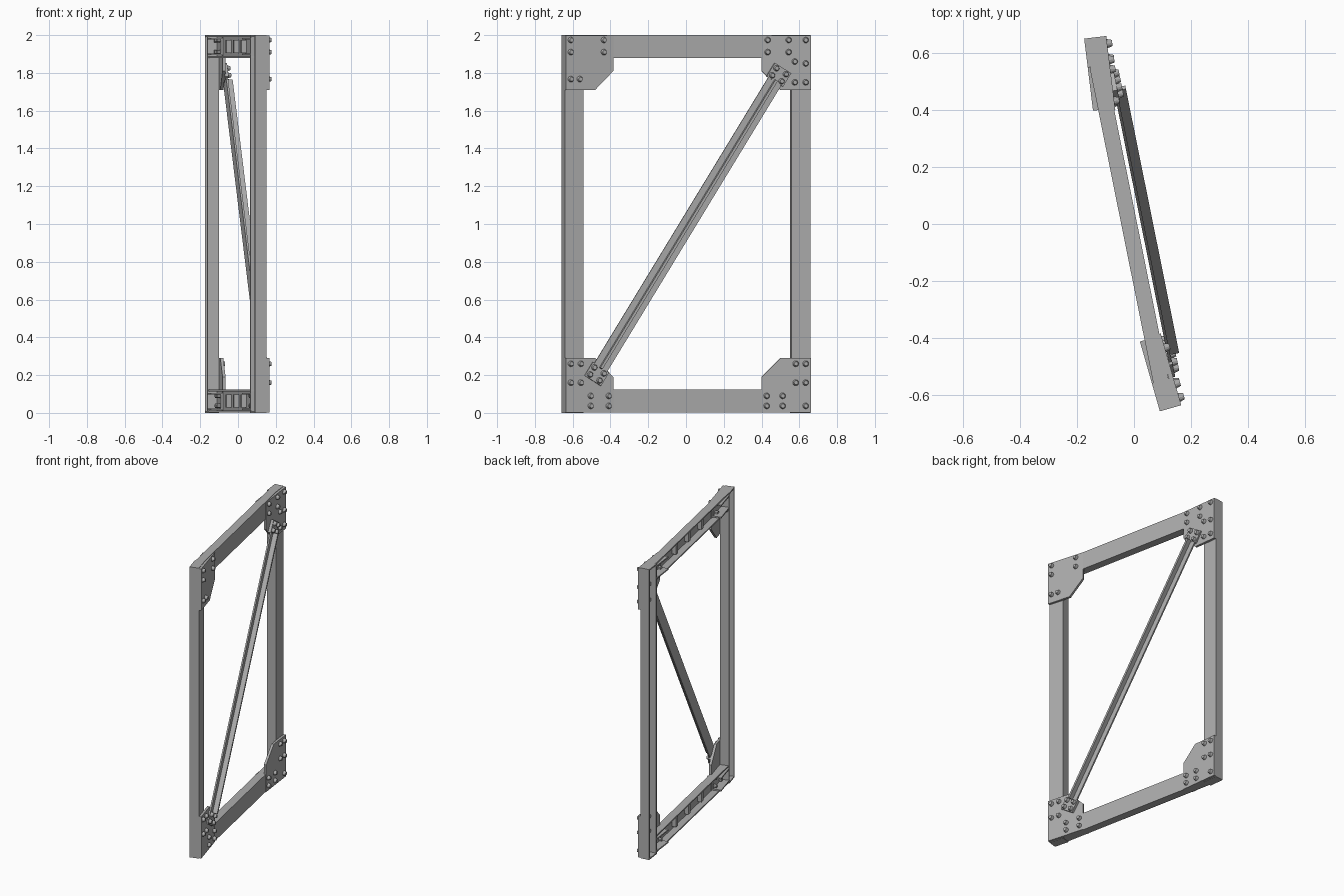
import bpy, bmesh
from math import sin, cos, radians
from mathutils import Matrix, Vector

old = bpy.data.objects.get("Cube")
if old:
    bpy.data.objects.remove(old, do_unlink=True)

steel = bpy.data.materials.new("grey_steel")
steel.use_nodes = True
GREY = (0.42, 0.42, 0.42, 1)
steel.diffuse_color = GREY
steel.node_tree.nodes["Principled BSDF"].inputs["Base Color"].default_value = GREY

UP = Vector((0, 0, 1))
WALL = 0.009


def axes(origin, a, b, c):
    """Local frame with the given origin and three axis directions."""
    m = Matrix((a, b, c)).transposed().to_4x4()
    m.translation = origin
    return m


def finish(name, bm, m):
    bm.transform(m)
    bmesh.ops.recalc_face_normals(bm, faces=bm.faces)
    mesh = bpy.data.meshes.new(name)
    bm.to_mesh(mesh)
    bm.free()
    ob = bpy.data.objects.new(name, mesh)
    mesh.materials.append(steel)
    bpy.context.collection.objects.link(ob)
    return ob


def prism(name, profile, c0, c1, m):
    """Extrude a profile in the first two axes along the third."""
    bm = bmesh.new()
    face = bm.faces.new([bm.verts.new((p, q, c0)) for p, q in profile])
    ext = bmesh.ops.extrude_face_region(bm, geom=[face])["geom"]
    tops = [v for v in ext if isinstance(v, bmesh.types.BMVert)]
    bmesh.ops.translate(bm, verts=tops, vec=(0, 0, c1 - c0))
    return finish(name, bm, m)


def rect(p0, p1, q0, q1):
    return [(p0, q0), (p1, q0), (p1, q1), (p0, q1)]


def channel(p0, p1, q0, q1):
    """C profile: web at q1, open towards q0."""
    return [(p0, q0), (p0 + WALL, q0), (p0 + WALL, q1 - WALL), (p1 - WALL, q1 - WALL),
            (p1 - WALL, q0), (p1, q0), (p1, q1), (p0, q1)]


def bolts(name, spots, base, m, nut=0):
    """Tapered bolt heads at (first, second axis) spots, with optional nuts behind."""
    bm = bmesh.new()
    for p, q in spots:
        bmesh.ops.create_cone(bm, cap_ends=True, segments=12, radius1=0.016, radius2=0.011,
                              depth=0.018, matrix=Matrix.Translation((p, q, base + 0.009)))
        if nut:
            bmesh.ops.create_cone(bm, cap_ends=True, segments=6, radius1=0.012, radius2=0.012,
                                  depth=0.02, matrix=Matrix.Translation((p, q, nut)))
    return finish(name, bm, m)


# Straight middle of the frame: direction along the beams and outward normal
A = radians(11.4)
along = Vector((-sin(A), cos(A), 0))
out = Vector((cos(A), sin(A), 0))
BEAM = 0.12

# Column thickness, gusset thickness and gusset size
COL, FACE, GW, GH, CHAMFER = 0.062, 0.078, 0.262, 0.29, 0.1

bolt_spots = {
    ("front", "top"): [(.028, .026), (.21, .026), (.028, .09), (.21, .09), (.028, .233), (.077, .233)],
    ("back", "top"): [(.027, .026), (.118, .026), (.23, .026), (.118, .09), (.23, .09),
                      (.085, .14), (.027, .15), (.027, .25), (.085, .25)],
    ("front", "bottom"): [(.028, .26), (.083, .26), (.028, .16), (.083, .16),
                          (.138, .09), (.237, .09), (.138, .037), (.237, .037)],
    ("back", "bottom"): [(.027, .26), (.08, .26), (.027, .16), (.08, .16), (.235, .09),
                         (.15, .09), (.235, .037), (.15, .037), (.027, .037)],
}

# Ends: each column, with its gussets and splices, is turned a little from the middle
ends = [("front", Vector((0.091, -0.658, 0)), radians(16), 1),
        ("back", Vector((-0.175, 0.651, 0)), radians(7), -1)]
for end, corner, ang, sign in ends:
    inward = Vector((-sin(ang), cos(ang), 0)) * sign
    normal = Vector((cos(ang), sin(ang), 0))
    m = axes(corner, inward, normal, UP)
    prism(end + "_column", channel(0, 0.102, 0, COL), 0, 2, m)
    for level, z, up in (("bottom", 0, UP), ("top", 2, -UP)):
        tag = end + "_" + level
        at = corner + UP * z
        # End cap
        prism(tag + "_cap", rect(0, 0.102, 0, COL), 0, WALL, axes(at, inward, normal, up))
        # Splice channel tucked inside the beam
        prism(tag + "_splice", channel(0.014, BEAM - 0.014, 0, COL), 0.1, 0.255,
              axes(at, up, normal, inward))
        # Corner gusset plate with one cut corner
        flat = axes(at, inward, up, normal)
        prism(tag + "_gusset", [(0, 0.003), (GW, 0.003), (GW, GH - CHAMFER),
                                (GW - CHAMFER, GH), (0, GH)], COL, FACE, flat)
        bolts(tag + "_bolts", bolt_spots[end, level], FACE, flat, nut=0.045)

# Top and bottom beams with small inner clips
for level, z, up in (("bottom", 0.003, UP), ("top", 2, -UP)):
    m = axes(UP * z, up, out, along)
    prism(level + "_beam", channel(0, BEAM, -0.044, 0.011), -0.57, 0.57, m)
    for i, c in enumerate((-0.2, 0, 0.2)):
        prism(f"{level}_beam_clip_{i + 1}", rect(0.025, BEAM - 0.025, -0.025, 0.004),
              c - 0.015, c + 0.015, m)

# Diagonal brace: T section with bolted end tabs
low = along * -0.488 + UP * 0.206
high = along * 0.495 + UP * 1.79
slope = (high - low).normalized()
across = slope.cross(out)
length = (high - low).length
W, STEM = 0.041, 0.007
tee = [(-W, 0.024), (W, 0.024), (W, 0.034), (STEM, 0.034), (STEM, 0.066),
       (-STEM, 0.066), (-STEM, 0.034), (-W, 0.034)]
prism("diagonal_brace", tee, 0.035, length - 0.035, axes(low, across, out, slope))
for name, at in (("lower", low), ("upper", high)):
    m = axes(at, across, slope, out)
    prism(name + "_brace_tab", rect(-0.052, 0.052, -0.042, 0.042), 0.016, 0.036, m)
    bolts(name + "_brace_bolts", [(p, q) for p in (-0.03, 0.03) for q in (-0.022, 0.022)], 0.036, m)
